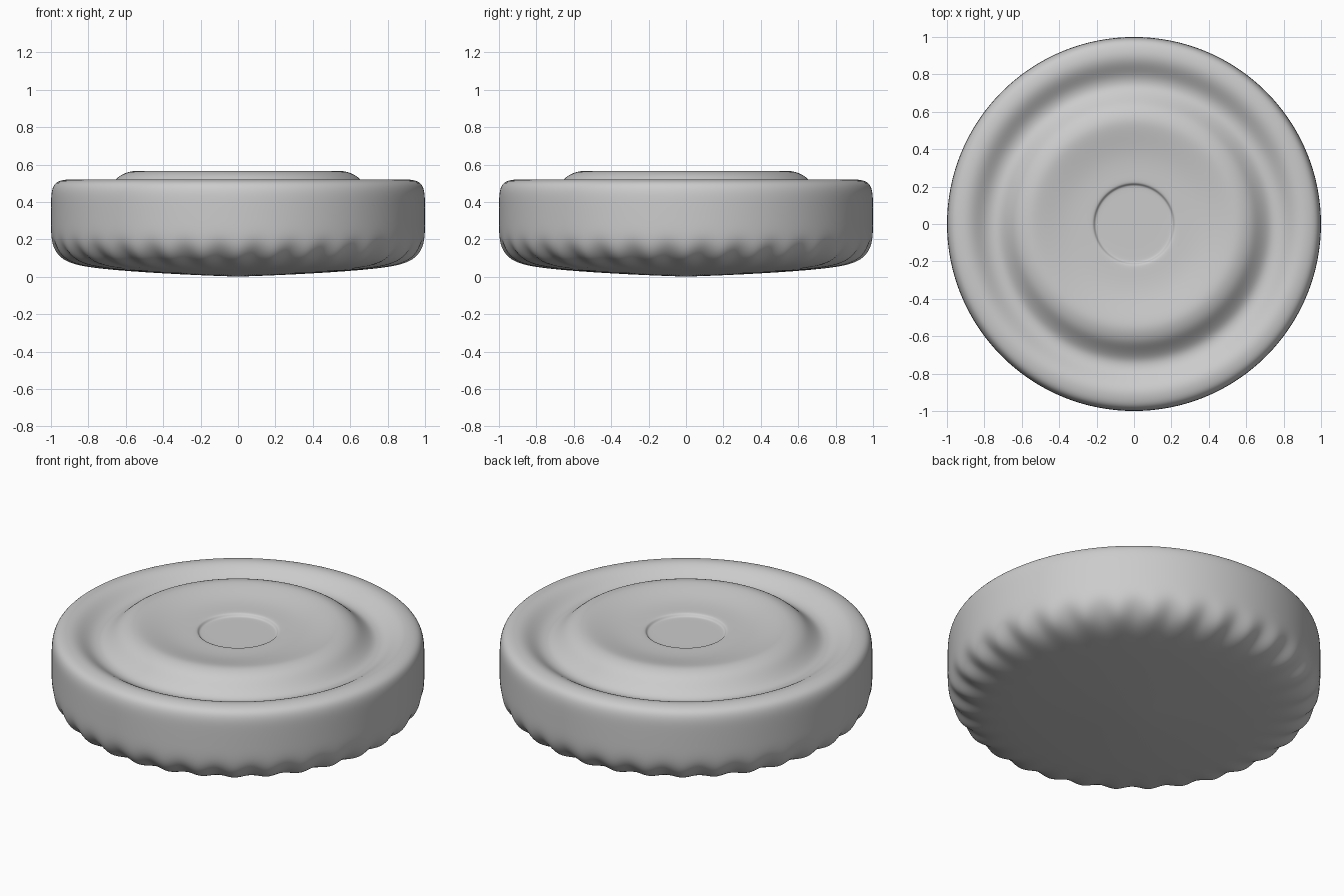
import bpy, bmesh, math

cube = bpy.data.objects.get("Cube")
if cube:
    bpy.data.objects.remove(cube, do_unlink=True)

SEGMENTS = 128
RIPPLES = 32

# Half section as (radius, height), from the underside centre to the top centre
PROFILE = [
    (0, 0.0), (0.3, 0.012), (0.6, 0.03), (0.78, 0.048), (0.87, 0.068),
    (0.935, 0.1), (0.98, 0.15), (1, 0.21), (1, 0.3), (1, 0.4),
    (0.998, 0.46), (0.98, 0.505), (0.93, 0.52), (0.89, 0.52),
    (0.85, 0.505), (0.8, 0.47), (0.76, 0.458), (0.72, 0.463),
    (0.67, 0.505), (0.63, 0.545), (0.57, 0.567), (0.52, 0.565),
    (0.44, 0.548), (0.36, 0.534), (0.28, 0.53), (0.225, 0.53),
    (0.215, 0.525), (0.208, 0.513), (0.195, 0.511), (0.1, 0.511), (0, 0.511),
]


def make_material(name, colour):
    mat = bpy.data.materials.new(name)
    mat.use_nodes = True
    mat.diffuse_color = colour
    mat.node_tree.nodes["Principled BSDF"].inputs["Base Color"].default_value = colour
    return mat


def ripple(radius, height, angle):
    """Gathered folds around the lower edge, fading out to both sides."""
    if height > 0.2:
        return 0
    fade = max(0, 1 - abs(radius - 0.94) / 0.12)
    return 0.011 * fade * math.cos(RIPPLES * angle)


def lathe(name, profile, mat):
    bm = bmesh.new()
    rings = []
    for r, z in profile:
        if r == 0:
            rings.append([bm.verts.new((0, 0, z))] * SEGMENTS)
            continue
        ring = []
        for i in range(SEGMENTS):
            a = math.tau * i / SEGMENTS
            d = ripple(r, z, a)
            ring.append(bm.verts.new(((r + d) * math.cos(a), (r + d) * math.sin(a), z - d)))
        rings.append(ring)
    for low, high in zip(rings, rings[1:]):
        for i in range(SEGMENTS):
            j = (i + 1) % SEGMENTS
            corners = [low[i], low[j], high[j], high[i]]
            bm.faces.new(list(dict.fromkeys(corners)))
    bmesh.ops.recalc_face_normals(bm, faces=bm.faces)
    for face in bm.faces:
        face.smooth = True
    mesh = bpy.data.meshes.new(name)
    bm.to_mesh(mesh)
    bm.free()
    mesh.materials.append(mat)
    obj = bpy.data.objects.new(name, mesh)
    bpy.context.collection.objects.link(obj)
    sub = obj.modifiers.new("Smooth", "SUBSURF")
    sub.levels = sub.render_levels = 2
    return obj


# Round cushion-like disc with a grooved, dished top
grey = make_material("light_grey", (0.6, 0.6, 0.6, 1))
lathe("round_disc", PROFILE, grey)
